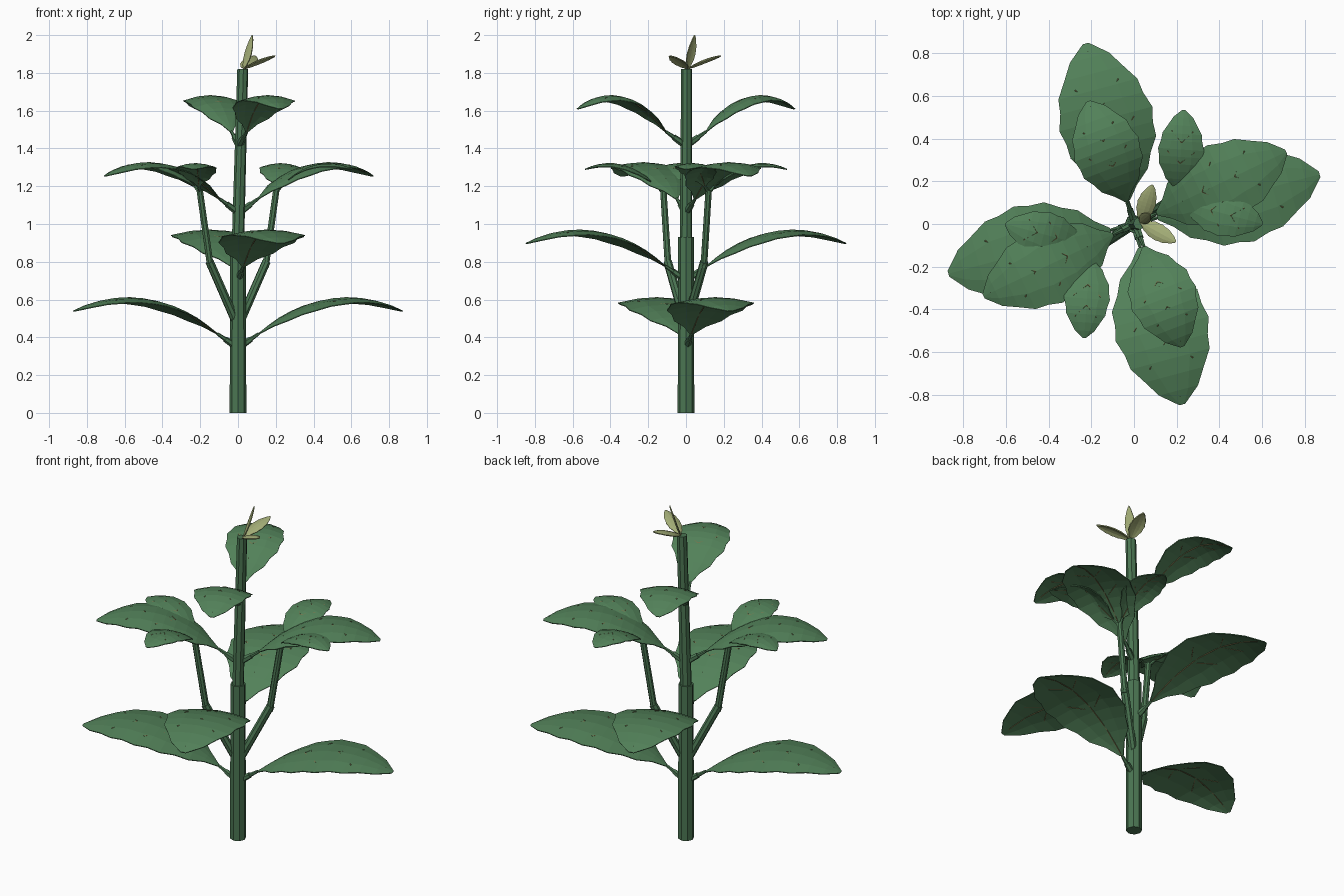
import bpy, bmesh, math
from mathutils import Vector, Matrix

if "Cube" in bpy.data.objects:
    bpy.data.objects.remove(bpy.data.objects["Cube"])


def material(name, rgb):
    m = bpy.data.materials.new(name)
    m.diffuse_color = (*rgb, 1)
    m.use_nodes = True
    m.node_tree.nodes["Principled BSDF"].inputs["Base Color"].default_value = m.diffuse_color
    return m


STEM = material("stem_green", (0.07, 0.18, 0.085))
LEAF = material("leaf_green", (0.085, 0.22, 0.1))
VEIN = material("vein_olive", (0.2, 0.17, 0.07))
BUD = material("young_leaf", (0.36, 0.41, 0.18))

# Half-width of the toothed leaf outline along its length
OUTLINE = [(0, .05), (.08, .27), (.16, .58), (.25, .72), (.34, .92), (.43, .93),
           (.52, 1.0), (.62, .89), (.71, .85), (.81, .63), (.91, .42), (1, .06)]


def add_object(name, mesh, mat):
    mesh.materials.append(mat)
    ob = bpy.data.objects.new(name, mesh)
    bpy.context.collection.objects.link(ob)
    return ob


def rods(name, parts, mat, sides=8):
    """Tapered straight rods (start, end, radius, radius) in one mesh."""
    bm = bmesh.new()
    for p, q, r1, r2 in parts:
        p, q = Vector(p), Vector(q)
        d = q - p
        mat4 = Matrix.Translation((p + q) / 2) @ d.to_track_quat('Z', 'Y').to_matrix().to_4x4()
        bmesh.ops.create_cone(bm, cap_ends=True, segments=sides, radius1=r1,
                              radius2=r2, depth=d.length, matrix=mat4)
    me = bpy.data.meshes.new(name)
    bm.to_mesh(me)
    bm.free()
    return add_object(name, me, mat)


def leaf(name, base, azimuth, length, half, a=.61, b=.49, droop=.03,
         mat=LEAF, veins=True, thick=.005):
    """Arched, toothed leaf; the midrib height follows a*t - b*t*t."""
    ang = math.radians(azimuth)
    out = Vector((math.cos(ang), math.sin(ang), 0))
    side = Vector((-math.sin(ang), math.cos(ang), 0))
    base = Vector(base)

    def width(t):
        for (t0, w0), (t1, w1) in zip(OUTLINE, OUTLINE[1:]):
            if t <= t1:
                return half * (w0 + (w1 - w0) * (t - t0) / (t1 - t0))

    def point(t, u, lift=0):
        z = a * t - b * t * t - droop * u * u * width(t) / half + lift
        return base + out * (length * t) + side * (u * width(t)) + Vector((0, 0, z))

    us = (-1, -.5, 0, .5, 1)
    verts = [point(t, u) for t, _ in OUTLINE for u in us]
    n = len(us)
    faces = [(i * n + j, (i + 1) * n + j, (i + 1) * n + j + 1, i * n + j + 1)
             for i in range(len(OUTLINE) - 1) for j in range(n - 1)]
    me = bpy.data.meshes.new(name)
    me.from_pydata(verts, [], faces)
    ob = add_object(name, me, mat)
    sol = ob.modifiers.new("thickness", 'SOLIDIFY')
    sol.thickness, sol.offset = thick, 0
    if veins:
        # Fine veins, mostly sunk into the blade
        ts = [0, .2, .4, .6, .8, .95]
        parts = [(point(p, 0, -.001), point(q, 0, -.001), .003, .003)
                 for p, q in zip(ts, ts[1:])]
        parts += [(point(t, 0, .001), point(t + .14, s * .6, .001), .003, .003)
                  for t in (.35, .6) for s in (-1, 1)]
        rods(name + "_veins", parts, VEIN, 5)


# Main stem: thick lower part, thinner leaning upper part
rods("lower_stem", [((0, 0, 0), (0, 0, .93), .044, .042)], STEM)
rods("upper_stem", [((0, 0, .9), (.025, .003, 1.82), .033, .029)], STEM)

# Opposite leaf pairs: stem height, azimuth, tip radius, half width, stem offset
PAIRS = [(.35, 15, .90, .225, 0), (.708, 105, .875, .225, 0),
         (1.065, 25.5, .785, .187, .004), (1.42, 111, .615, .16, .006)]
for i, (z, az, tip, half, dx) in enumerate(PAIRS, 1):
    for k in (0, 1):
        ang = math.radians(az + 180 * k)
        d = Vector((math.cos(ang), math.sin(ang), 0))
        c = Vector((dx, 0, z))
        root = c + d * .115 + Vector((0, 0, .07))
        rods(f"leaf_stalk_{i}_{k}", [(c + d * .01, c + d * .07 + Vector((0, 0, .04)), .019, .016),
                                     (c + d * .055 + Vector((0, 0, .03)), root, .013, .008)], STEM, 6)
        leaf(f"leaf_{i}_{k}", root, az + 180 * k, tip - .115, half)

# Two side shoots, each with two small leaves
for k, s in enumerate((1, -1)):
    def P(x, y, z):
        return Vector((s * x, s * y, z))
    rods(f"side_shoot_{k}", [(P(.01, .005, .48), P(.15, .097, .8), .024, .023),
                             (P(.145, .094, .77), P(.203, .12, 1.18), .019, .018)], STEM)
    for name, az, root in (("a", 86, P(.207, .15, 1.2)), ("b", -15, P(.23, .1, 1.2))):
        rods(f"shoot_stalk_{name}_{k}", [(P(.2, .12, 1.165), root, .011, .008)], STEM, 6)
        leaf(f"shoot_leaf_{name}_{k}", root, az + 180 * k, .385, .108,
             a=.36, b=.27, droop=.02)

# Young leaves at the tip
for name, az, length, half, a, b in (("back", 72, .185, .043, .12, .05),
                                     ("right", -29, .19, .04, .12, .05),
                                     ("upright", 40, .06, .028, .18, 0)):
    leaf("young_leaf_" + name, (.03, .008, 1.82), az, length, half, a, b,
         droop=.012, mat=BUD, veins=False, thick=.006)
